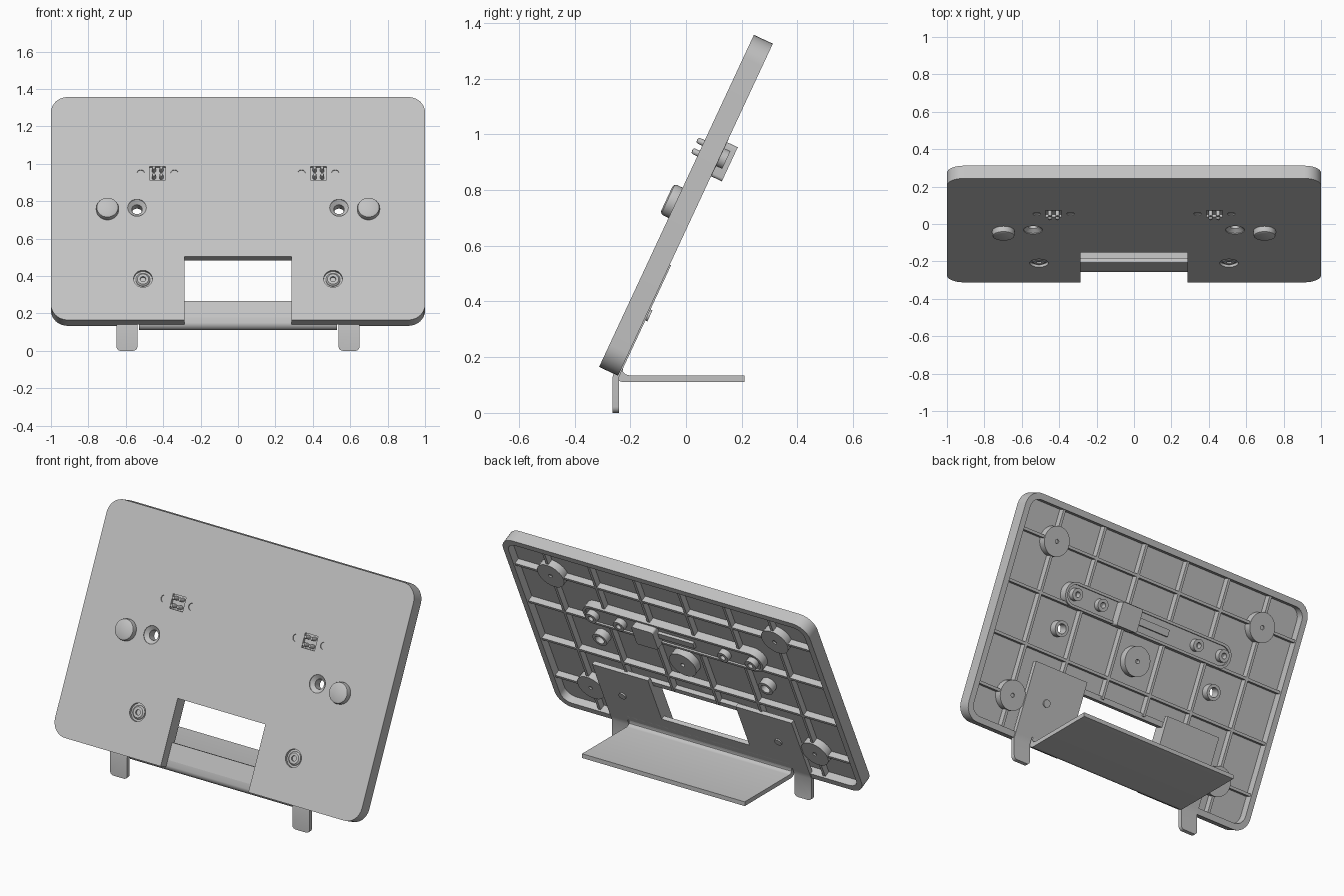
import bpy, bmesh, math
from mathutils import Vector

cube = bpy.data.objects.get("Cube")
if cube:
    bpy.data.objects.remove(cube, do_unlink=True)

grey = bpy.data.materials.new("light_grey")
grey.use_nodes = True
COLOUR = (0.54, 0.54, 0.54, 1)
grey.diffuse_color = COLOUR
grey.node_tree.nodes["Principled BSDF"].inputs["Base Color"].default_value = COLOUR

S, C = math.sin(math.radians(25)), math.cos(math.radians(25))
THICK, SLAB, WIDE, LONG = 0.075, 0.028, 1.0, 1.315
parts = []


def tilt(x, v, w):
    """Panel space: x across, v up the panel, w from front face to back."""
    return Vector((x, -0.312 + v * S + w * C, 0.165 + v * C - w * S))


def side(y, z, x):
    return Vector((x, y, z))


def finish(name, bm):
    bmesh.ops.remove_doubles(bm, verts=bm.verts, dist=1e-5)
    bmesh.ops.recalc_face_normals(bm, faces=bm.faces)
    mesh = bpy.data.meshes.new(name)
    bm.to_mesh(mesh)
    bm.free()
    mesh.materials.append(grey)
    ob = bpy.data.objects.new(name, mesh)
    bpy.context.collection.objects.link(ob)
    parts.append(ob)
    return ob


def prism(name, outline, a, b, place=tilt):
    bm = bmesh.new()
    low = [bm.verts.new(place(p, q, a)) for p, q in outline]
    high = [bm.verts.new(place(p, q, b)) for p, q in outline]
    bm.faces.new(low)
    bm.faces.new(high)
    for i in range(len(low)):
        bm.faces.new((low[i - 1], low[i], high[i], high[i - 1]))
    return finish(name, bm)


def lathe(name, x, v, profile, n=32):
    """Spin (radius, w) points about the panel normal."""
    bm = bmesh.new()
    rings = []
    for r, w in profile:
        if r == 0:
            rings.append([bm.verts.new(tilt(x, v, w))] * n)
        else:
            rings.append([bm.verts.new(tilt(x + r * math.cos(i * math.tau / n),
                                            v + r * math.sin(i * math.tau / n), w))
                          for i in range(n)])
    for low, high in zip(rings, rings[1:]):
        for i in range(n):
            loop = list(dict.fromkeys((low[i - 1], low[i], high[i], high[i - 1])))
            bm.faces.new(loop)
    return finish(name, bm)


def disc(name, x, v, r, a, b):
    return lathe(name, x, v, [(0, a), (r, a), (r, b), (0, b)])


def tube(name, x, v, r, hole, a, b):
    return lathe(name, x, v, [(hole, a), (r, a), (r, b), (hole, b), (hole, a)])


def rect(x0, x1, v0, v1):
    return [(x0, v0), (x1, v0), (x1, v1), (x0, v1)]


def rounded(points, radii, steps=8):
    out = []
    for i, (p, r) in enumerate(zip(points, radii)):
        p = Vector(p)
        if r == 0:
            out.append(tuple(p))
            continue
        a = (Vector(points[i - 1]) - p).normalized()
        b = (Vector(points[(i + 1) % len(points)]) - p).normalized()
        c = p + r * (a + b)
        for k in range(steps + 1):
            t = k / steps * math.pi / 2
            out.append(tuple(c - r * (b * math.cos(t) + a * math.sin(t))))
    return out


def notched(inset, notch_x, notch_v, r):
    x, lo, hi = WIDE - inset, inset, LONG - inset
    pts = [(-x, lo), (-notch_x, lo), (-notch_x, notch_v), (notch_x, notch_v),
           (notch_x, lo), (x, lo), (x, hi), (-x, hi)]
    return rounded(pts, [r, 0, 0, 0, 0, r, r, r])


def cut(target, cutter):
    cutter.hide_render = True
    mod = target.modifiers.new("cut", "BOOLEAN")
    mod.operation, mod.solver, mod.object = "DIFFERENCE", "EXACT", cutter
    bpy.context.view_layer.objects.active = target
    bpy.ops.object.modifier_apply(modifier=mod.name)
    parts.remove(cutter)
    bpy.data.objects.remove(cutter, do_unlink=True)


# Panel with a hollow back, an open notch and a seat for the bracket
PIN_V, HOLE_V, SCREW_V = 0.866, 0.662, 0.243
panel = prism("panel", notched(0, 0.286, 0.375, 0.09), 0, THICK)
cut(panel, prism("pocket", notched(0.035, 0.315, 0.405, 0.06), SLAB, 0.2))
cut(panel, prism("bracket_seat", rect(-0.65, 0.65, -0.1, 0.44), 0.055, 0.2))

for sx in (-1, 1):
    name = "left" if sx > 0 else "right"
    # Countersunk through hole with a tube behind it
    cut(panel, lathe("countersink", sx * 0.54, HOLE_V,
                     [(0, -0.01), (0.05, -0.01), (0.05, 0.004), (0.028, 0.022), (0.028, 0.1), (0, 0.1)]))
    tube(name + "_hole_tube", sx * 0.54, HOLE_V, 0.045, 0.028, 0.024, 0.072)
    # Recessed bracket screw
    cut(panel, disc("screw_recess", sx * 0.508, SCREW_V, 0.05, -0.01, 0.016))
    lathe(name + "_screw", sx * 0.508, SCREW_V,
          [(0, 0.014), (0.015, 0.014), (0.015, 0.004), (0.03, 0.004),
           (0.038, 0.012), (0.038, 0.02), (0.022, 0.02), (0.022, 0.088), (0, 0.088)])
    # Front button
    lathe(name + "_button", sx * 0.698, 0.65,
          [(0, -0.035), (0.048, -0.035), (0.057, -0.03), (0.06, -0.021), (0.06, 0.01), (0, 0.01)])
    # Contact block with four pins
    cx = sx * 0.43
    cut(panel, prism("contact_recess", rect(cx - 0.042, cx + 0.042, PIN_V - 0.04, PIN_V + 0.04), -0.01, 0.015))
    for dx in (-1, 1):
        for dv in (-1, 1):
            lathe(name + "_contact_pin", cx + dx * 0.02, PIN_V + dv * 0.021,
                  [(0, -0.026), (0.008, -0.024), (0.011, -0.018), (0.011, 0.018), (0, 0.018)], 12)
        # Guide holes in front, screw tubes behind
        cut(panel, disc("guide_hole", cx + dx * 0.09, PIN_V, 0.02, -0.01, 0.006))
        tube(name + "_bar_tube", cx + dx * 0.09, PIN_V, 0.035, 0.016, 0.055, 0.1)

# Stiffening ribs on the back
RIB, TOP = 0.008, 0.064
for k in (-2.5, -1.5, -0.5, 0.5, 1.5, 2.5):
    x = k * 0.293
    bottom = 0.39 if abs(x) < 0.3 else 0.02
    prism("upright_rib", rect(x - RIB, x + RIB, bottom, LONG - 0.02), 0.02, TOP)
for k in range(4):
    v = 0.215 + k * 0.295
    spans = [(-0.98, -0.3), (0.3, 0.98)] if v < 0.4 else [(-0.98, 0.98)]
    for x0, x1 in spans:
        prism("cross_rib", rect(x0, x1, v - RIB, v + RIB), 0.02, TOP)

# Round magnet bosses at the corners and the middle
for x, v in [(-0.73, 0.215), (0.73, 0.215), (-0.73, 1.1), (0.73, 1.1), (0, 0.657)]:
    lathe("round_boss", x, v, [(0, 0.02), (0.085, 0.02), (0.085, 0.072),
                               (0.012, 0.072), (0.012, 0.05), (0, 0.05)])

# Connector bar with a raised lip, a cable clip and a slide
bar = prism("connector_bar", rounded(rect(-0.585, 0.585, PIN_V - 0.07, PIN_V + 0.07), [0.069] * 4), 0.02, 0.076)
cut(bar, prism("bar_recess", rounded(rect(-0.57, 0.57, PIN_V - 0.055, PIN_V + 0.055), [0.054] * 4), 0.066, 0.2))
prism("cable_clip", rounded(rect(0.09, 0.23, 0.79, 0.925), [0.012] * 4, 4), 0.05, 0.118)
prism("slide", rect(-0.14, 0.1, PIN_V - 0.02, PIN_V + 0.02), 0.05, 0.082)

# Sheet bracket: two arms, a bent shelf and two feet
prism("bracket_arms", [(-0.65, 0.04), (0.65, 0.04), (0.65, 0.44), (0.286, 0.44),
                       (0.286, 0.136), (-0.286, 0.136), (-0.286, 0.44), (-0.65, 0.44)], 0.055, 0.08)


def slope(v, w):
    p = tilt(0, v, w)
    return (p.y, p.z)


prism("shelf", [slope(0.08, 0.055), slope(0.01, 0.055), (-0.256, 0.135), (-0.248, 0.12), (-0.234, 0.112),
                (-0.215, 0.11), (0.21, 0.11), (0.21, 0.135), (-0.205, 0.135), (-0.218, 0.139),
                (-0.226, 0.148), slope(0.03, 0.08), slope(0.08, 0.08)], -0.53, 0.53, side)

for x0, name in ((-0.65, "right_foot"), (0.538, "left_foot")):
    foot = prism(name, [slope(0.06, 0.055), slope(0.01, 0.055), (-0.263, 0.13), (-0.263, 0),
                        (-0.24, 0), (-0.24, 0.13), slope(0.03, 0.08), slope(0.06, 0.08)], x0, x0 + 0.112, side)
    bm = bmesh.new()
    bm.from_mesh(foot.data)
    corners = [e for e in bm.edges if all(v.co.z < 0.01 for v in e.verts)
               and abs(e.verts[0].co.x - e.verts[1].co.x) < 0.001]
    bmesh.ops.bevel(bm, geom=corners, offset=0.022, segments=5, affect="EDGES", profile=0.5)
    bm.to_mesh(foot.data)
    bm.free()

bpy.ops.object.select_all(action="DESELECT")
for ob in parts:
    ob.select_set(True)
bpy.context.view_layer.objects.active = panel
bpy.ops.object.shade_smooth_by_angle(angle=math.radians(35))
